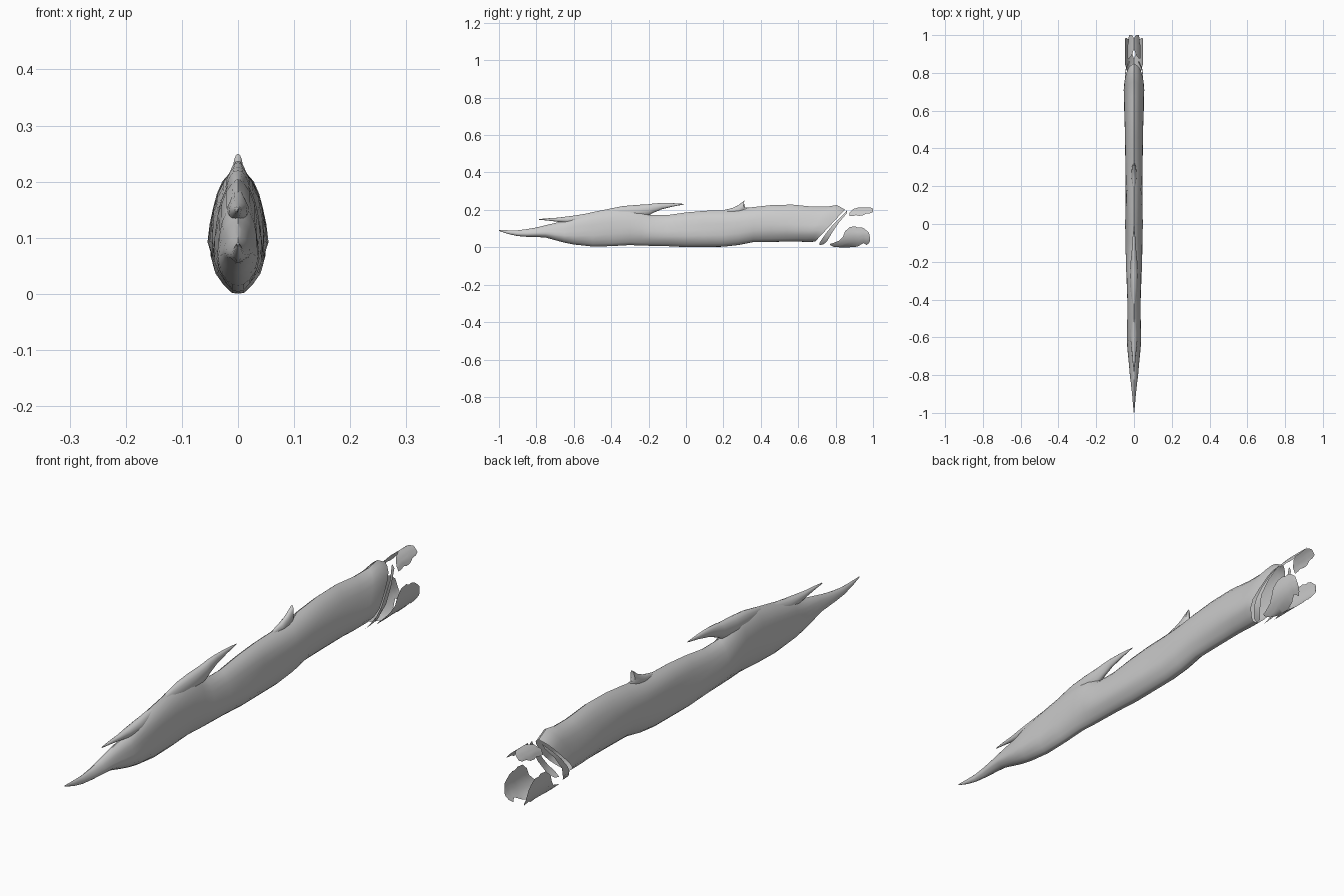
import bpy, math

# half cross-section: (height fraction, width fraction)
SECTION = [(0, 0), (.01, .24), (.08, .55), (.19, .85), (.32, 1), (.48, .97), (.63, .89),
           (.76, .76), (.87, .55), (.95, .27), (1, 0)]
OVAL = [(.5 - .5 * math.cos(i * math.pi / 8), math.sin(i * math.pi / 8)) for i in range(9)]


def lerp_table(table, v):
    for a, b in zip(table, table[1:]):
        if v <= b[0]:
            t = max(0, (v - a[0]) / (b[0] - a[0]))
            return a[1] + (b[1] - a[1]) * t
    return table[-1][1]


def finish(name, verts, faces):
    me = bpy.data.meshes.new(name)
    me.from_pydata(verts, [], faces)
    ob = bpy.data.objects.new(name, me)
    bpy.context.collection.objects.link(ob)
    bpy.context.view_layer.objects.active = ob
    ob.select_set(True)
    bpy.ops.object.mode_set(mode='EDIT')
    bpy.ops.mesh.select_all(action='SELECT')
    bpy.ops.mesh.remove_doubles(threshold=.0002)
    bpy.ops.mesh.normals_make_consistent(inside=False)
    bpy.ops.object.mode_set(mode='OBJECT')
    bpy.ops.object.shade_smooth_by_angle(angle=math.radians(50))
    ob.select_set(False)
    return ob


def loft(name, stations, section, ripple=0):
    """Open-ended skin; station = (y, z low, z high, half width, backward lean of the top)."""
    ring = [(u, w) for u, w in section] + [(u, -w) for u, w in section[-2:0:-1]]
    n = len(ring)
    verts, faces = [], []
    for y, lo, hi, half, lean in stations:
        for u, w in ring:
            twist = 1 + ripple * math.sin(9 * y + 7 * u)
            verts.append((w * half * twist, y + lean * u, lo + (hi - lo) * u))
    for s in range(len(stations) - 1):
        for i in range(n):
            j = (i + 1) % n
            faces.append((s * n + i, s * n + j, s * n + n + j, s * n + n + i))
    return finish(name, verts, faces)


def shell_piece(name, columns, lo=0.0, hi=.214, half=.049, rows=8):
    """Broken skin on both sides; column = (y, z low, z high) seen from the side."""
    verts, faces = [], []
    for side in (1, -1):
        base = len(verts)
        for y, a, b in columns:
            for r in range(rows + 1):
                z = a + (b - a) * r / rows
                verts.append((side * half * lerp_table(SECTION, (z - lo) / (hi - lo)), y, z))
        for c in range(len(columns) - 1):
            for r in range(rows):
                k = base + c * (rows + 1) + r
                faces.append((k, k + 1, k + rows + 2, k + rows + 1))
    return finish(name, verts, faces)


# long hollow trunk
loft("hollow_trunk", [
    (-1, .088, .092, .001, 0), (-.95, .071, .091, .006, 0), (-.9, .06, .091, .010, 0),
    (-.85, .056, .097, .015, 0), (-.8, .055, .106, .021, 0), (-.75, .052, .118, .025, 0),
    (-.7, .038, .130, .030, 0), (-.65, .025, .141, .035, 0), (-.6, .015, .163, .038, 0),
    (-.5, .004, .188, .037, 0), (-.4, .006, .208, .037, 0), (-.3, .012, .214, .039, 0),
    (-.24, .009, .2, .041, 0), (-.19, .008, .173, .042, 0), (-.1, .006, .172, .043, 0),
    (0, .001, .186, .045, 0), (.1, .002, .195, .045, 0), (.2, .003, .198, .046, 0),
    (.28, .012, .203, .048, 0), (.36, .028, .215, .047, 0), (.45, .029, .226, .047, .01),
    (.53, .03, .228, .048, .04), (.59, .031, .217, .050, .09), (.635, .029, .217, .051, .12),
    (.665, .029, .226, .052, .14), (.69, .03, .202, .050, .16)], SECTION, .05)

# forward pointing thorn near the tip
loft("front_thorn", [
    (-.785, .147, .151, .001, 0), (-.74, .143, .155, .006, 0), (-.69, .137, .158, .010, 0),
    (-.64, .130, .164, .016, 0), (-.58, .12, .172, .02, 0), (-.5, .12, .186, .014, 0)], OVAL)

# backward sweeping thorn in the middle
loft("middle_thorn", [
    (-.42, .15, .204, .012, 0), (-.34, .15, .220, .020, 0), (-.27, .155, .226, .022, 0),
    (-.2, .170, .230, .018, 0), (-.175, .184, .234, .015, 0), (-.13, .203, .237, .011, 0),
    (-.07, .218, .236, .007, 0), (-.01, .229, .232, .001, 0)], OVAL)

# small upright thorn
loft("small_thorn", [
    (.2, .17, .199, .008, 0), (.245, .17, .209, .013, 0), (.275, .17, .225, .013, .005),
    (.3, .17, .25, .010, .012), (.305, .17, .238, .008, .005), (.315, .17, .213, .006, 0),
    (.35, .17, .212, .002, 0)], OVAL)

# torn pieces of skin at the open end
shell_piece("torn_sliver", [
    (.715, .012, .026), (.735, .015, .056), (.755, .034, .083), (.785, .085, .120),
    (.82, .135, .155), (.86, .182, .196)], lo=.01)
shell_piece("lower_fragment", [
    (.77, .012, .018), (.79, .002, .024), (.82, 0, .036), (.84, 0, .058), (.85, 0, .085),
    (.875, 0, .108), (.905, .002, .112), (.92, .006, .105), (.935, .014, .107),
    (.95, .022, .102), (.965, .012, .09), (.978, .022, .078), (.985, .035, .045)])
shell_piece("upper_fragment", [
    (.875, .166, .186), (.895, .168, .205), (.91, .172, .209), (.925, .168, .214),
    (.945, .17, .214), (.965, .18, .214), (.985, .182, .213), (1, .188, .206)])
